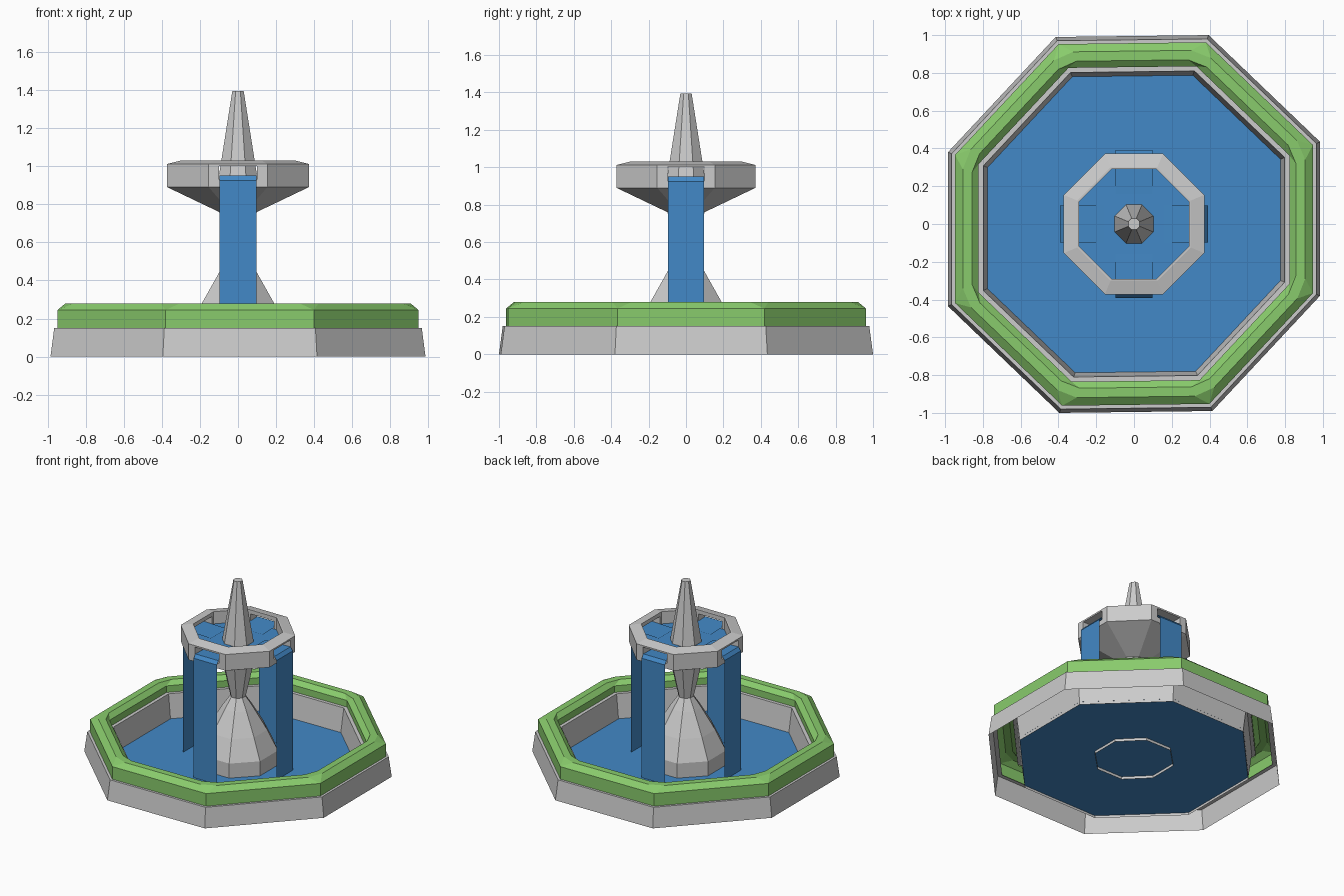
import bpy, bmesh, math
from mathutils import Matrix

if "Cube" in bpy.data.objects:
    bpy.data.objects.remove(bpy.data.objects["Cube"])


def material(name, rgb):
    m = bpy.data.materials.new(name)
    m.diffuse_color = (*rgb, 1)
    m.use_nodes = True
    m.node_tree.nodes["Principled BSDF"].inputs["Base Color"].default_value = m.diffuse_color
    return m


GREEN = material("hedge_green", (0.25, 0.60, 0.15))
BLUE = material("water_blue", (0.055, 0.25, 0.57))


def finish(bm, name, mat=None):
    bmesh.ops.remove_doubles(bm, verts=bm.verts, dist=1e-5)
    bmesh.ops.recalc_face_normals(bm, faces=bm.faces)
    me = bpy.data.meshes.new(name)
    bm.to_mesh(me)
    bm.free()
    if mat:
        me.materials.append(mat)
    ob = bpy.data.objects.new(name, me)
    bpy.context.collection.objects.link(ob)
    return ob


def loft(name, rings, mat=None, cap_start=False, cap_end=False):
    """Skin a list of equally sized point rings."""
    bm = bmesh.new()
    vs = [[bm.verts.new(p) for p in r] for r in rings]
    n = len(vs[0])
    for a, b in zip(vs, vs[1:]):
        for i in range(n):
            j = (i + 1) % n
            bm.faces.new((a[i], a[j], b[j], b[i]))
    if cap_start:
        bm.faces.new(vs[0][::-1])
    if cap_end:
        bm.faces.new(vs[-1])
    return finish(bm, name, mat)


def octagon(apothem, z):
    r = apothem / math.cos(math.pi / 8)
    return [(r * math.cos(math.pi / 8 + i * math.pi / 4),
             r * math.sin(math.pi / 8 + i * math.pi / 4), z) for i in range(8)]


# slightly turned basin outline: half of it, the rest by point symmetry
HALF = [(0.395, 1.0), (-0.415, 0.99), (-0.985, 0.38), (-0.985, -0.435)]
OUTLINE = HALF + [(-x, -y) for x, y in HALF]


def basin(scale, z, cut=0.0):
    """Basin outline; cut > 0 clips its corners, giving two points each."""
    pts = []
    for i, (x, y) in enumerate(OUTLINE):
        for qx, qy in (OUTLINE[i - 1], OUTLINE[(i + 1) % 8]):
            pts.append(((x + cut * (qx - x)) * scale, (y + cut * (qy - y)) * scale, z))
    return pts


# basin: outer stone kerb, hedge, inner stone wall, pool
loft("stone_kerb", [basin(1.0, 0), basin(0.98, 0.15), basin(0.95, 0.15)])
loft("hedge", [basin(0.962, 0.15), basin(0.962, 0.245), basin(0.92, 0.28, 0.08),
               basin(0.87, 0.28, 0.08), basin(0.835, 0.25), basin(0.835, 0.19)], GREEN)
loft("inner_wall", [basin(0.838, 0.2), basin(0.81, 0.2), basin(0.785, 0)])
bm = bmesh.new()
bm.faces.new([bm.verts.new((x * 0.788, y * 0.788, 0.02)) for x, y in OUTLINE])
finish(bm, "pool_water", BLUE)

# central column flaring into the bowl
loft("column", [octagon(r, z) for r, z in
                [(0.26, 0), (0.26, 0.13), (0.19, 0.28), (0.1, 0.44), (0.05, 0.52), (0.1, 0.765)]])

# upper bowl, with a spout opening on each of its four axis sides
bowl = loft("bowl", [octagon(r, z) for r, z in
                     [(0.1, 0.76), (0.372, 0.89), (0.372, 1.012), (0.3, 1.03),
                      (0.29, 1.03), (0.29, 0.9)]], None, True, True)
for k in range(4):
    bm = bmesh.new()
    bmesh.ops.create_cube(bm, size=1, matrix=Matrix.Rotation(k * math.pi / 2, 4, "Z")
                          @ Matrix.Translation((0.35, 0, 0.965))
                          @ Matrix.Diagonal((0.2, 0.2, 0.07, 1)))
    cutter = finish(bm, f"spout_cutter_{k}")
    cutter.hide_render = True
    cutter.hide_viewport = True
    mod = bowl.modifiers.new(f"spout_{k}", "BOOLEAN")
    mod.operation = "DIFFERENCE"
    mod.object = cutter

# bowl water and spire
bm = bmesh.new()
bm.faces.new([bm.verts.new(p) for p in octagon(0.291, 0.938)])
finish(bm, "bowl_water", BLUE)
loft("spire", [octagon(0.105, 0.92), octagon(0.03, 1.395)], None, False, True)

# four falling sheets of water
for k, side in enumerate(("right", "back", "left", "front")):
    bm = bmesh.new()
    rows = [[bm.verts.new((x, y, z)) for y in (-0.097, 0.097)]
            for x, z in [(0.16, 0.945), (0.372, 0.95), (0.392, 0.925), (0.392, 0.02)]]
    for a, b in zip(rows, rows[1:]):
        bm.faces.new((a[0], b[0], b[1], a[1]))
    bmesh.ops.rotate(bm, verts=bm.verts, cent=(0, 0, 0),
                     matrix=Matrix.Rotation(k * math.pi / 2, 3, "Z"))
    finish(bm, f"{side}_waterfall", BLUE)
